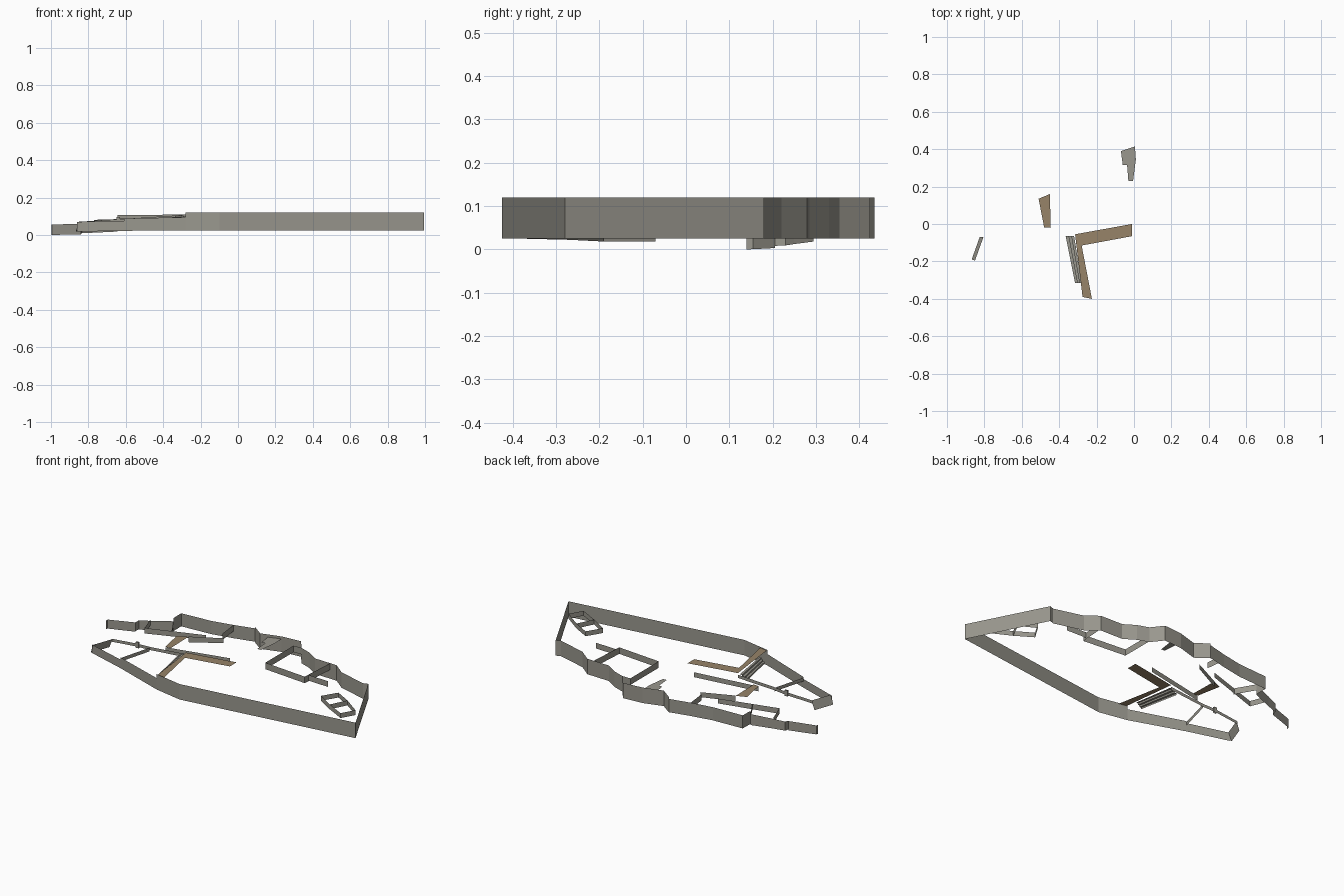
import bpy
import math

cube = bpy.data.objects.get("Cube")
if cube:
    bpy.data.objects.remove(cube)


def material(name, colour):
    m = bpy.data.materials.new(name)
    m.use_nodes = True
    m.diffuse_color = (*colour, 1)
    m.node_tree.nodes["Principled BSDF"].inputs["Base Color"].default_value = (*colour, 1)
    return m


STONE = material("stone grey", (0.32, 0.31, 0.27))
WOOD = material("wood brown", (0.31, 0.23, 0.14))


def build(name, verts, faces, mat):
    mesh = bpy.data.meshes.new(name)
    mesh.from_pydata(verts, [], faces)
    mesh.materials.append(mat)
    obj = bpy.data.objects.new(name, mesh)
    bpy.context.collection.objects.link(obj)
    return obj


def wall(name, path, low, high, closed=False):
    """Upright sheet along a plan path; low and high are (start, end) heights."""
    n = len(path)
    steps = [0.0]
    for a, b in zip(path, path[1:]):
        steps.append(steps[-1] + math.dist(a, b))
    verts = []
    for (x, y), s in zip(path, steps):
        t = s / steps[-1]
        verts += [(x, y, low[0] + t * (low[1] - low[0])),
                  (x, y, high[0] + t * (high[1] - high[0]))]
    faces = []
    for i in range(n if closed else n - 1):
        j = (i + 1) % n
        faces.append((2 * i, 2 * j, 2 * j + 1, 2 * i + 1))
    return build(name, verts, faces, STONE)


def ledge(name, outline, z, mat):
    """Flat sheet from a plan outline."""
    return build(name, [(x, y, z) for x, y in outline], [range(len(outline))], mat)


# Main outer wall, round the front, the left end and the back
wall("main_outer_wall",
     [(-.28, -.39), (-.1, -.425), (.995, -.28), (.76, .18), (.73, .17), (.55, .22),
      (.475, .28), (.325, .285), (.255, .33), (.185, .355), (.13, .425), (.005, .415),
      (-.115, .38), (-.19, .435)], (.025, .025), (.12, .12))

# Lower outer walls stepping down towards the right end
wall("back_middle_wall", [(-.19, .435), (-.315, .405), (-.45, .38), (-.645, .37), (-.645, .295)],
     (.028, .025), (.11, .105))
wall("back_low_wall", [(-.645, .295), (-.77, .25), (-.835, .23), (-.84, .205)],
     (.018, .008), (.085, .062))
wall("back_end_wall", [(-.84, .205), (-.995, .155), (-.997, .14)], (.003, 0), (.06, .055))
wall("front_middle_wall", [(-.61, -.27), (-.28, -.39)], (.022, .025), (.088, .095))
wall("front_low_wall", [(-.86, -.19), (-.61, -.27)], (.018, .022), (.07, .075))

# Leaning end wall of the pointed room
build("leaning_end_wall",
      [(-.868, -.19, .018), (-.825, -.07, .018), (-.805, -.07, .072), (-.85, -.195, .072)],
      [(0, 1, 2, 3)], STONE)

# Pointed room walls and gate post
wall("pointed_room_back", [(-.81, -.07), (-.645, -.06), (-.555, -.065), (-.315, -.055)],
     (.055, .085), (.073, .105))
wall("pointed_room_divider", [(-.555, -.065), (-.61, -.27)], (.062, .062), (.084, .084))
wall("gate_post", [(-.65, -.066), (-.63, -.066), (-.63, -.056), (-.65, -.056)],
     (.06, .06), (.095, .095), closed=True)

# Back room walls
wall("back_room_wall", [(-.77, .25), (-.73, .135), (-.385, .24)], (.045, .06), (.08, .09))
wall("back_room_divider", [(-.645, .295), (-.575, .175)], (.05, .05), (.088, .088))
wall("back_cross_wall", [(-.315, .405), (-.3, .28)], (.07, .07), (.108, .108))

# Passage walls
wall("passage_front_wall", [(-.48, -.02), (-.09, .05)], (.06, .07), (.09, .1))
wall("passage_back_wall", [(-.45, .16), (-.27, .245)], (.06, .07), (.095, .1))

# Square room and its spur
wall("square_room_wall", [(.185, .355), (.13, .355), (.13, .08), (.415, .055), (.43, .28)],
     (.08, .08), (.12, .12))
wall("square_room_spur", [(.42, .085), (.555, .08)], (.085, .085), (.12, .12))

# Twin cell
wall("twin_cell_wall", [(.69, -.01), (.79, -.065), (.9, -.145), (.855, -.225),
                        (.74, -.165), (.635, -.1)], (.09, .09), (.12, .12), closed=True)
wall("twin_cell_divider", [(.79, -.065), (.74, -.165)], (.09, .09), (.12, .12))

# Wooden walkways
ledge("corner_walkway", [(-.315, -.055), (-.01, 0), (-.01, -.065), (-.28, -.115),
                         (-.225, -.4), (-.275, -.39)], .115, WOOD)
ledge("small_walkway", [(-.51, .135), (-.45, .16), (-.445, -.02), (-.48, -.02)], .093, WOOD)

# Stone steps beside the corner walkway
COUNT = 3
for i in range(COUNT):
    a, b = i / COUNT, (i + 1) / COUNT
    z = .085 + .01 * i
    outline = [(-.365 + .045 * a, -.065), (-.365 + .045 * b, -.065),
               (-.315 + .035 * b, -.315), (-.315 + .035 * a, -.315)]
    ledge(f"step_{i + 1}", outline, z, STONE)
    wall(f"step_riser_{i + 1}", [outline[0], outline[3]], (z - .01, z - .01), (z, z))

# Stone ledge against the back wall
ledge("back_ledge", [(-.07, .39), (.005, .415), (.01, .345), (-.005, .23), (-.03, .23),
                     (-.037, .315), (-.06, .315)], .105, STONE)
